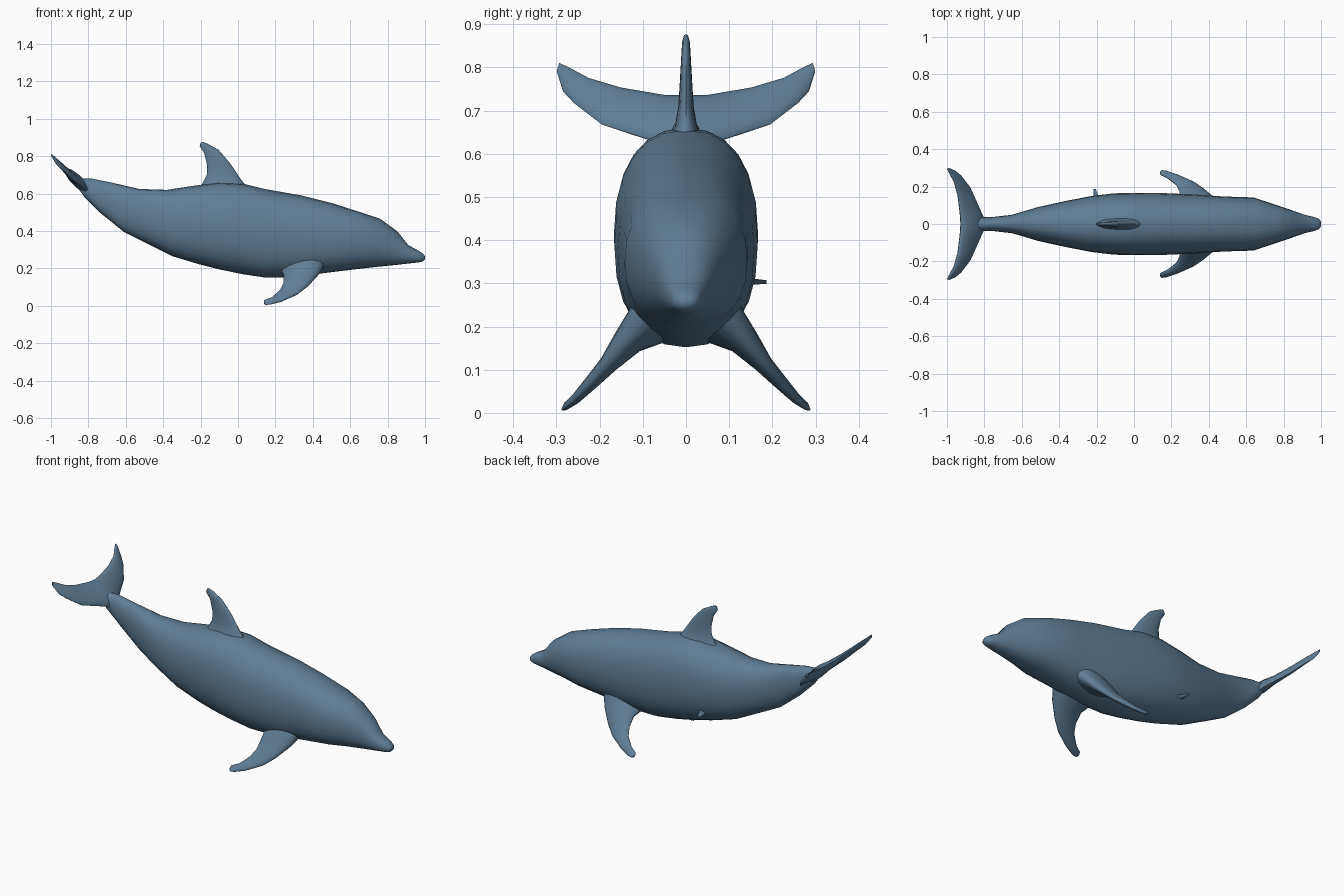
import bpy, bmesh, math
from mathutils import Vector

skin = bpy.data.materials.new("slate blue skin")
skin.diffuse_color = (0.115, 0.21, 0.31, 1)


def loft(name, sections, normal, sides=16, power=1.0):
    """Skin a tube through (edge_a, edge_b, half_thickness) sections."""
    n = Vector(normal).normalized()
    bm = bmesh.new()
    rings = []
    for a, b, th in sections:
        a, b = Vector(a), Vector(b)
        mid, half = (a + b) / 2, (a - b) / 2
        ring = []
        for i in range(sides):
            t = 2 * math.pi * i / sides
            c, s = math.cos(t), math.sin(t)
            c = math.copysign(abs(c) ** power, c)
            s = math.copysign(abs(s) ** power, s)
            ring.append(bm.verts.new(mid + half * c + n * th * s))
        rings.append(ring)
    for r, q in zip(rings, rings[1:]):
        for i in range(sides):
            j = (i + 1) % sides
            bm.faces.new((r[i], r[j], q[j], q[i]))
    bm.faces.new(rings[0])
    bm.faces.new(rings[-1])
    bmesh.ops.recalc_face_normals(bm, faces=bm.faces)
    me = bpy.data.meshes.new(name)
    bm.to_mesh(me)
    bm.free()
    me.materials.append(skin)
    ob = bpy.data.objects.new(name, me)
    bpy.context.collection.objects.link(ob)
    bpy.ops.object.select_all(action='DESELECT')
    ob.select_set(True)
    bpy.context.view_layer.objects.active = ob
    bpy.ops.object.shade_smooth_by_angle(angle=math.radians(50))
    return ob


# Body: top x, top z, bottom x, bottom z, half width
stations = [
    (-0.92, 0.725, -0.89, 0.68, 0.02), (-0.85, 0.68, -0.82, 0.58, 0.04),
    (-0.78, 0.68, -0.74, 0.50, 0.037), (-0.68, 0.66, -0.61, 0.395, 0.05),
    (-0.53, 0.625, -0.50, 0.34, 0.09), (-0.38, 0.62, -0.35, 0.265, 0.123),
    (-0.25, 0.64, -0.20, 0.22, 0.15), (-0.11, 0.66, -0.10, 0.195, 0.164),
    (0.02, 0.655, 0.02, 0.17, 0.167), (0.14, 0.625, 0.14, 0.152, 0.166),
    (0.34, 0.59, 0.30, 0.152, 0.158), (0.50, 0.55, 0.46, 0.175, 0.147),
    (0.64, 0.505, 0.64, 0.197, 0.142), (0.76, 0.465, 0.74, 0.208, 0.105),
    (0.85, 0.40, 0.84, 0.218, 0.073), (0.91, 0.325, 0.91, 0.226, 0.05),
    (0.97, 0.292, 0.965, 0.232, 0.036), (0.992, 0.277, 0.99, 0.238, 0.026),
    (1.0, 0.265, 1.0, 0.25, 0.012)]
loft("body", [((a, 0, b), (c, 0, d), w) for a, b, c, d, w in stations],
     (0, 1, 0), 24, 0.88)

# Dorsal fin: leading edge, trailing edge, half thickness
loft("dorsal_fin", [
    ((0.08, 0, 0.60), (-0.23, 0, 0.60), 0.06),
    ((0.02, 0, 0.67), (-0.19, 0, 0.655), 0.026),
    ((-0.01, 0, 0.715), (-0.167, 0, 0.70), 0.018),
    ((-0.04, 0, 0.76), (-0.165, 0, 0.75), 0.015),
    ((-0.105, 0, 0.835), (-0.18, 0, 0.815), 0.011),
    ((-0.16, 0, 0.865), (-0.205, 0, 0.853), 0.009),
    ((-0.185, 0, 0.876), (-0.2, 0, 0.872), 0.005)], (0, 1, 0))

# Tail flukes: one blade, mirrored about the middle
half = [
    ((-0.79, 0, 0.60), (-0.925, 0, 0.733), 0.03),
    ((-0.82, 0.07, 0.628), (-0.93, 0.05, 0.735), 0.021),
    ((-0.875, 0.195, 0.668), (-0.942, 0.15, 0.753), 0.015),
    ((-0.925, 0.26, 0.718), (-0.962, 0.225, 0.775), 0.012),
    ((-0.955, 0.285, 0.745), (-0.985, 0.265, 0.797), 0.009),
    ((-0.988, 0.299, 0.79), (-0.998, 0.293, 0.81), 0.005)]


def flip(p):
    return (p[0], -p[1], p[2])


blade = [(flip(a), flip(b), t) for a, b, t in reversed(half[1:])] + half
loft("tail_flukes", blade, (0.7, 0, 0.7))

# Flippers: leading edge, trailing edge, half thickness
flipper = [
    ((0.47, 0.08, 0.23), (0.23, 0.08, 0.19), 0.06),
    ((0.43, 0.135, 0.165), (0.245, 0.135, 0.165), 0.036),
    ((0.375, 0.185, 0.105), (0.243, 0.175, 0.12), 0.022),
    ((0.32, 0.223, 0.062), (0.225, 0.21, 0.085), 0.017),
    ((0.235, 0.262, 0.024), (0.18, 0.245, 0.045), 0.012),
    ((0.175, 0.283, 0.008), (0.14, 0.265, 0.03), 0.009),
    ((0.15, 0.287, 0.006), (0.138, 0.275, 0.016), 0.005)]
loft("flipper_back", flipper, (0.15, 0.75, 0.6))
loft("flipper_front", [(flip(a), flip(b), t) for a, b, t in flipper],
     (0.15, -0.75, 0.6))

# Small spur on the far flank
loft("flank_spur", [
    ((-0.18, 0.13, 0.31), (-0.215, 0.13, 0.30), 0.008),
    ((-0.205, 0.187, 0.306), (-0.217, 0.187, 0.30), 0.003)], (0, 0, 1), 6)
